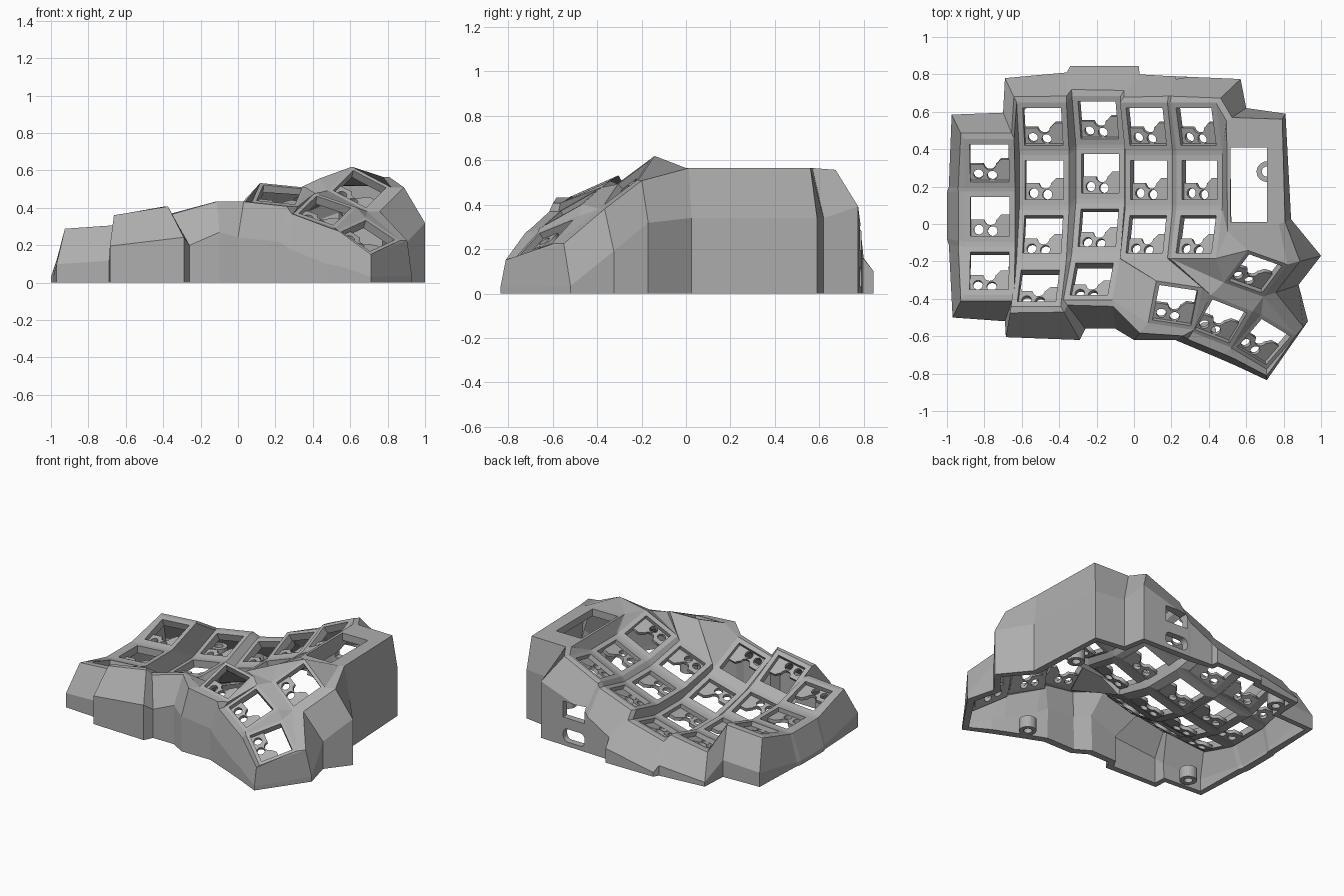
import bpy, bmesh, math
from mathutils import Vector, Matrix

if "Cube" in bpy.data.objects:
    bpy.data.objects.remove(bpy.data.objects["Cube"])

grey = bpy.data.materials.new("plain_grey")
grey.use_nodes = True
colour = (0.42, 0.42, 0.42, 1)
grey.diffuse_color = colour
grey.node_tree.nodes["Principled BSDF"].inputs["Base Color"].default_value = colour


def add_object(name, mesh, matrix=None):
    ob = bpy.data.objects.new(name, mesh)
    bpy.context.scene.collection.objects.link(ob)
    if matrix:
        ob.matrix_world = matrix
    if not mesh.materials:
        mesh.materials.append(grey)
    return ob


def frame(centre, u, v):
    """Matrix whose x and y axes follow u and v."""
    u = Vector(u).normalized()
    n = u.cross(Vector(v)).normalized()
    m = Matrix((u, n.cross(u), n)).transposed().to_4x4()
    m.translation = Vector(centre)
    return m


# Key positions: five curved finger columns
keys = {}
columns = {"A": (-.77, .04, .215, 4, 3), "B": (-.48, .235, .13, 10, 4),
           "C": (-.18, .27, .15, 15, 4), "D": (.08, .235, .29, 20, 3),
           "E": (.35, .235, .425, 25, 3)}
rows = [(.285, .043, 17), (0, 0, 0), (-.29, .043, -17), (-.565, .18, -35)]
for col, (x, y, z, tilt, count) in columns.items():
    t = math.radians(tilt)
    for r, (dy, dz, pitch) in enumerate(rows[:count]):
        a = math.radians(pitch)
        keys[col + str(r)] = frame((x - dz * math.sin(t), y + dy, z + dz * math.cos(t)),
                                   (math.cos(t), 0, math.sin(t)),
                                   (-math.sin(a) * math.sin(t), math.cos(a), math.sin(a) * math.cos(t)))

# Thumb cluster
keys["T1"] = frame((.22, -.435, .47), (.2, -.03, -.02), (.03, .18, .08))
keys["T2"] = frame((.465, -.52, .385), (.203, -.08, -.07), (.064, .17, .1))
keys["T3"] = frame((.695, -.63, .25), (.15, -.09, -.1), (.12, .16, .07))
keys["T4"] = frame((.65, -.265, .50), (.21, -.075, -.11), (.08, .13, .1))

bm = bmesh.new()
verts = {}
SIGNS = {"FL": (-1, -1), "FR": (1, -1), "BR": (1, 1), "BL": (-1, 1)}


def face(*names):
    bm.faces.new([verts[n] if isinstance(n, str) else n for n in names])


def ring(outer, inner):
    for i in range(4):
        j = (i + 1) % 4
        face(outer[i], outer[j], inner[j], inner[i])


# Plate with a square hole around every key
for key, m in keys.items():
    half = .125 if key[0] == "T" else .135
    inner = []
    for c, (sx, sy) in SIGNS.items():
        verts[key + c] = bm.verts.new(m @ Vector((sx * half, sy * half, 0)))
        inner.append(bm.verts.new(m @ Vector((sx * .104, sy * .104, 0))))
    ring([key + c for c in SIGNS], inner)

# Controller bay with a rectangular opening
bay = {"FL": (.50, -.04), "FR": (.775, 0), "BR": (.775, .53), "BL": (.495, .55)}
for c, p in bay.items():
    verts["X" + c] = bm.verts.new((*p, .565))
opening = [bm.verts.new((x, y, .565)) for x, y in ((.515, .01), (.71, .01), (.71, .41), (.515, .41))]
ring(["X" + c for c in SIGNS], opening)

# Strips joining the finger keys
for col in columns:
    nxt = chr(ord(col) + 1)
    for r in range(4):
        k, below, side, diag = col + str(r), col + str(r + 1), nxt + str(r), nxt + str(r + 1)
        if k in keys and below in keys:
            face(k + "FL", k + "FR", below + "BR", below + "BL")
        if k in keys and side in keys:
            face(k + "BR", side + "BL", side + "FL", k + "FR")
            if below in keys and diag in keys:
                face(k + "FR", side + "FL", diag + "BL", below + "BR")

# Webbing between the fingers, the thumb cluster and the bay
webs = ["A2FR B2FL B3BL", "A2FR B3BL B3FL", "C2FR D2FL C3BR", "C3BR D2FL T1BL",
        "C3BR T1BL T1FL C3FR", "D2FL D2FR T1BR T1BL", "D2FR E2FL T1BR", "E2FL E2FR T4FL",
        "E2FL T4FL T2BL", "E2FL T2BL T1BR", "E2FR T4BL T4FL", "E2FR XFL T4BL",
        "E0BR XBL E0FR", "E0FR XBL E1BR", "E1BR XBL XFL E1FR", "E1FR XFL E2BR",
        "E2BR XFL E2FR", "T4BL XFL XFR T4BR", "T1BR T2BL T2FL T1FR", "T2BR T3BL T3FL T2FR",
        "T2BL T4FL T4FR T2BR", "T2BR T4FR T3BL", "T3BL T4FR T3BR"]
for web in webs:
    face(*web.split())

# Outer wall: plate edge, rim, sloped shoulder, vertical skirt
outline = [
    ("A2FL", -.97, -.50), ("A2FR", -.69, -.52), ("B3FL", -.685, -.605), ("B3FR", -.29, -.62),
    ("C3FL", -.26, -.56), ("C3FR", -.10, -.56), ("T1FL", 0, -.62), ("T1FR", .22, -.62),
    ("T2FL", .28, -.645), ("T2FR", .47, -.725), ("T3FL", .55, -.76), ("T3FR", .71, -.835),
    ("T3BR", .93, -.52), ("T4FR", .88, -.325), ("T4BR", 1, -.17), ("XFR", .84, .025),
    ("XBR", .81, .59), ("XBL", .6, .62), ("E0BR", .57, .775), ("E0BL", .22, .79),
    ("D0BR", .2, .79), ("D0BL", .03, .80), ("C0BR", .025, .845), ("C0BL", -.34, .845),
    ("B0BR", -.36, .81), ("B0BL", -.69, .78), ("A0BR", -.70, .595), ("A0BL", -.975, .585),
    ("A0FL", -.99, .2), ("A1BL", -1, .17), ("A1FL", -1, -.08), ("A2BL", -.99, -.11)]
drops = {"A": .19, "T": .19, "X": .225}
walls = []
for name, x, y in outline:
    top = verts[name].co
    out = Vector((x - top.x, y - top.y, 0))
    reach = min(.6 * out.length, .07 if name[0] == "T" else .035)
    rim = top + out.normalized() * reach
    low = Vector((x, y, max(rim.z - drops.get(name[0], .165), .03)))
    walls.append([verts[name]] + [bm.verts.new(p) for p in (rim, low, (x, y, 0))])
for a, b in zip(walls, walls[1:] + walls[:1]):
    for i in range(3):
        face(a[i], b[i], b[i + 1], a[i + 1])

bmesh.ops.recalc_face_normals(bm, faces=bm.faces)
bm.faces.ensure_lookup_table()
bm.normal_update()
if bm.faces[0].normal.z < 0:
    bmesh.ops.reverse_faces(bm, faces=bm.faces)
mesh = bpy.data.meshes.new("case_shell")
bm.to_mesh(mesh)
bm.free()
case = add_object("case_shell", mesh)
solid = case.modifiers.new("thickness", "SOLIDIFY")
solid.thickness = .05
solid.offset = -1

# Cable ports in the back wall
for name, z, height in (("upper_port_cutter", .25, .11), ("lower_port_cutter", .075, .09)):
    cut = bmesh.new()
    bmesh.ops.create_cube(cut, size=1, matrix=Matrix.LocRotScale(
        Vector((.31, .81, z)), None, Vector((.17, .26, height))))
    if "lower" in name:
        edges = [e for e in cut.edges if abs(e.verts[0].co.y - e.verts[1].co.y) > .1]
        bmesh.ops.bevel(cut, geom=edges, offset=.035, segments=4, profile=.5, affect="EDGES")
    cut_mesh = bpy.data.meshes.new(name)
    cut.to_mesh(cut_mesh)
    cut.free()
    cutter = add_object(name, cut_mesh)
    cutter.hide_render = True
    cutter.hide_viewport = True
    hole = case.modifiers.new(name, "BOOLEAN")
    hole.operation, hole.solver, hole.object = "DIFFERENCE", "EXACT", cutter

# Switch socket: half plate with a notch and two pin holes
curve = bpy.data.curves.new("socket_profile", "CURVE")
curve.dimensions, curve.fill_mode, curve.extrude = "2D", "BOTH", .012


def spline(points):
    s = curve.splines.new("POLY")
    s.points.add(len(points) - 1)
    for p, (x, y) in zip(s.points, points):
        p.co = (x, y, 0, 1)
    s.use_cyclic_u = True


def arc(x, y, r, start, end, n):
    return [(x + r * math.cos(start + (end - start) * i / n),
             y + r * math.sin(start + (end - start) * i / n)) for i in range(n)]


spline([(-.108, -.108), (.108, -.108), (.108, .012), (.06, .012), (.035, -.015)]
       + arc(0, -.015, .032, 0, -math.pi, 10) + [(-.035, -.015), (-.108, -.015)])
for x, y in ((-.062, -.07), (.012, -.078)):
    spline(arc(x, y, .026, 0, math.tau, 16))
temp = bpy.data.objects.new("socket_profile", curve)
bpy.context.scene.collection.objects.link(temp)
bpy.context.view_layer.update()
socket = bpy.data.meshes.new_from_object(temp.evaluated_get(bpy.context.evaluated_depsgraph_get()))
bpy.data.objects.remove(temp)
for key, m in keys.items():
    add_object("socket_" + key, socket, m @ Matrix.Translation((0, 0, -.042)))

# Screw bosses standing inside the wall
bm = bmesh.new()
for radius in (.055, .027):
    bmesh.ops.create_circle(bm, segments=20, radius=radius)
bmesh.ops.bridge_loops(bm, edges=bm.edges[:])
lift = bmesh.ops.extrude_face_region(bm, geom=bm.faces[:])["geom"]
bmesh.ops.translate(bm, vec=(0, 0, .08), verts=[g for g in lift if isinstance(g, bmesh.types.BMVert)])
bmesh.ops.recalc_face_normals(bm, faces=bm.faces)
boss = bpy.data.meshes.new("screw_boss")
bm.to_mesh(boss)
bm.free()
for x, y in ((.71, .28), (-.79, -.41), (-.61, .66), (.385, -.58)):
    add_object("screw_boss", boss, Matrix.Translation((x, y, 0)))
